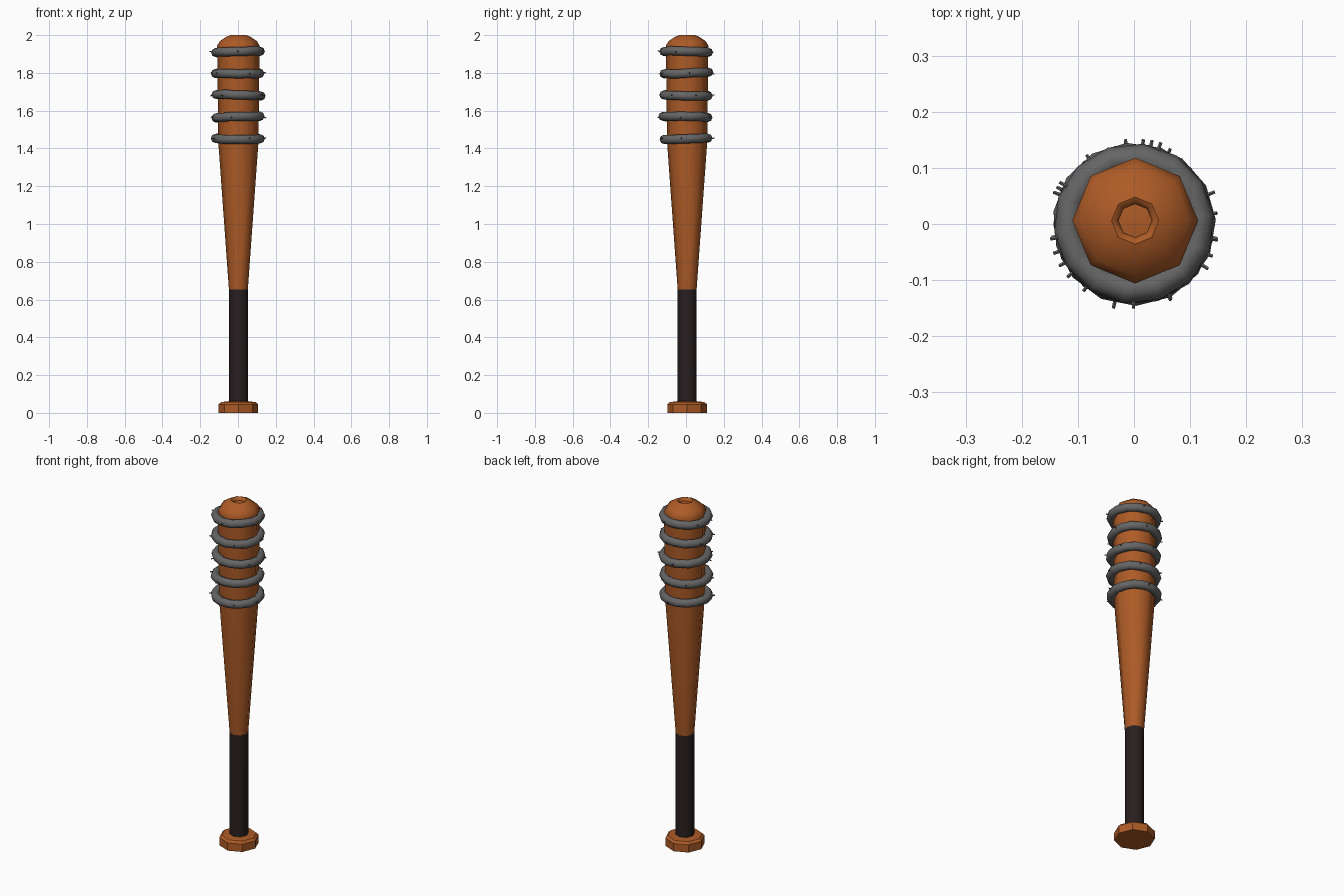
import bpy, bmesh, math, random
from mathutils import Matrix, Vector

if "Cube" in bpy.data.objects:
    bpy.data.objects.remove(bpy.data.objects["Cube"])

random.seed(4)
CX, CY = 0.002, 0.006   # bat axis, slightly off because of the wire
SIDES = 8


def material(name, rgb):
    m = bpy.data.materials.new(name)
    m.diffuse_color = (*rgb, 1)
    m.use_nodes = True
    m.node_tree.nodes["Principled BSDF"].inputs["Base Color"].default_value = m.diffuse_color
    return m


wood = material("orange_wood", (0.42, 0.105, 0.02))
tape = material("dark_grip", (0.022, 0.014, 0.014))
steel = material("grey_wire", (0.13, 0.13, 0.13))


def finish(name, bm, mat, angle):
    bmesh.ops.recalc_face_normals(bm, faces=bm.faces)
    me = bpy.data.meshes.new(name)
    bm.to_mesh(me)
    bm.free()
    ob = bpy.data.objects.new(name, me)
    bpy.context.collection.objects.link(ob)
    me.materials.append(mat)
    bpy.ops.object.select_all(action='DESELECT')
    ob.select_set(True)
    bpy.context.view_layer.objects.active = ob
    bpy.ops.object.shade_smooth_by_angle(angle=math.radians(angle))
    return ob


def lathe(name, profile, mat, angle):
    """Revolve (radius, z) points into an eight-sided solid."""
    bm = bmesh.new()
    rings = []
    for r, z in profile:
        rings.append([bm.verts.new((CX + r * math.cos(a), CY + r * math.sin(a), z))
                      for a in (2 * math.pi * i / SIDES for i in range(SIDES))])
    for lo, hi in zip(rings, rings[1:]):
        for i in range(SIDES):
            j = (i + 1) % SIDES
            bm.faces.new((lo[i], lo[j], hi[j], hi[i]))
    bm.faces.new(rings[0][::-1])
    bm.faces.new(rings[-1])
    return finish(name, bm, mat, angle)


# Knob, grip and barrel with a small cupped tip
lathe("knob", [(0.105, 0), (0.105, 0.045), (0.092, 0.057), (0.05, 0.062)], wood, 30)
lathe("grip", [(0.05, 0.055), (0.05, 0.652)], tape, 50)
lathe("barrel", [(0.05, 0.652), (0.106, 1.43), (0.112, 1.92), (0.112, 1.945), (0.098, 1.968),
                 (0.062, 1.992), (0.042, 2.0), (0.034, 1.996), (0.03, 1.982), (0.002, 1.985)],
      wood, 50)


# Wire loops: slightly tilted, wavy rings
MAJOR, MINOR, SEG, TUBE = 0.119, 0.024, 14, 8


def wire_loop(name, z, dx, dy, turn):
    bm = bmesh.new()
    loops = []
    for i in range(SEG):
        a = 2 * math.pi * i / SEG + turn
        lift = 0.004 * math.sin(a + turn * 3) + random.uniform(-0.002, 0.002)
        loop = []
        for k in range(TUBE):
            b = 2 * math.pi * k / TUBE
            r = MAJOR + MINOR * math.cos(b)
            loop.append(bm.verts.new((dx + r * math.cos(a), dy + r * math.sin(a),
                                      z + lift + MINOR * math.sin(b))))
        loops.append(loop)
    for i in range(SEG):
        p, q = loops[i], loops[(i + 1) % SEG]
        for k in range(TUBE):
            n = (k + 1) % TUBE
            bm.faces.new((p[k], q[k], q[n], p[n]))
    return finish(name, bm, steel, 50)


def barbs(name, z, dx, dy, turn):
    """Short spikes poking out of a loop."""
    bm = bmesh.new()
    for i in range(5):
        a = turn + i * 2 * math.pi / 5 + random.uniform(-0.3, 0.3)
        out = Vector((math.cos(a), math.sin(a), random.uniform(-0.4, 0.4))).normalized()
        pos = Vector((dx, dy, z)) + Vector((math.cos(a), math.sin(a), 0)) * 0.137
        mat = Matrix.Translation(pos) @ out.to_track_quat('Z', 'Y').to_matrix().to_4x4()
        bmesh.ops.create_cone(bm, cap_ends=True, segments=5, radius1=0.004,
                              radius2=0.003, depth=0.03, matrix=mat)
    return finish(name, bm, steel, 40)


for i, (z, dx, dy) in enumerate([(1.452, -0.001, 0.0), (1.566, 0.0, -0.003), (1.682, 0.003, 0.0),
                                 (1.798, -0.002, 0.002), (1.912, 0.0, 0.001)]):
    wire_loop(f"wire_loop_{i + 1}", z, dx, dy, i * 0.7)
    barbs(f"wire_barbs_{i + 1}", z, dx, dy, i * 0.9)
